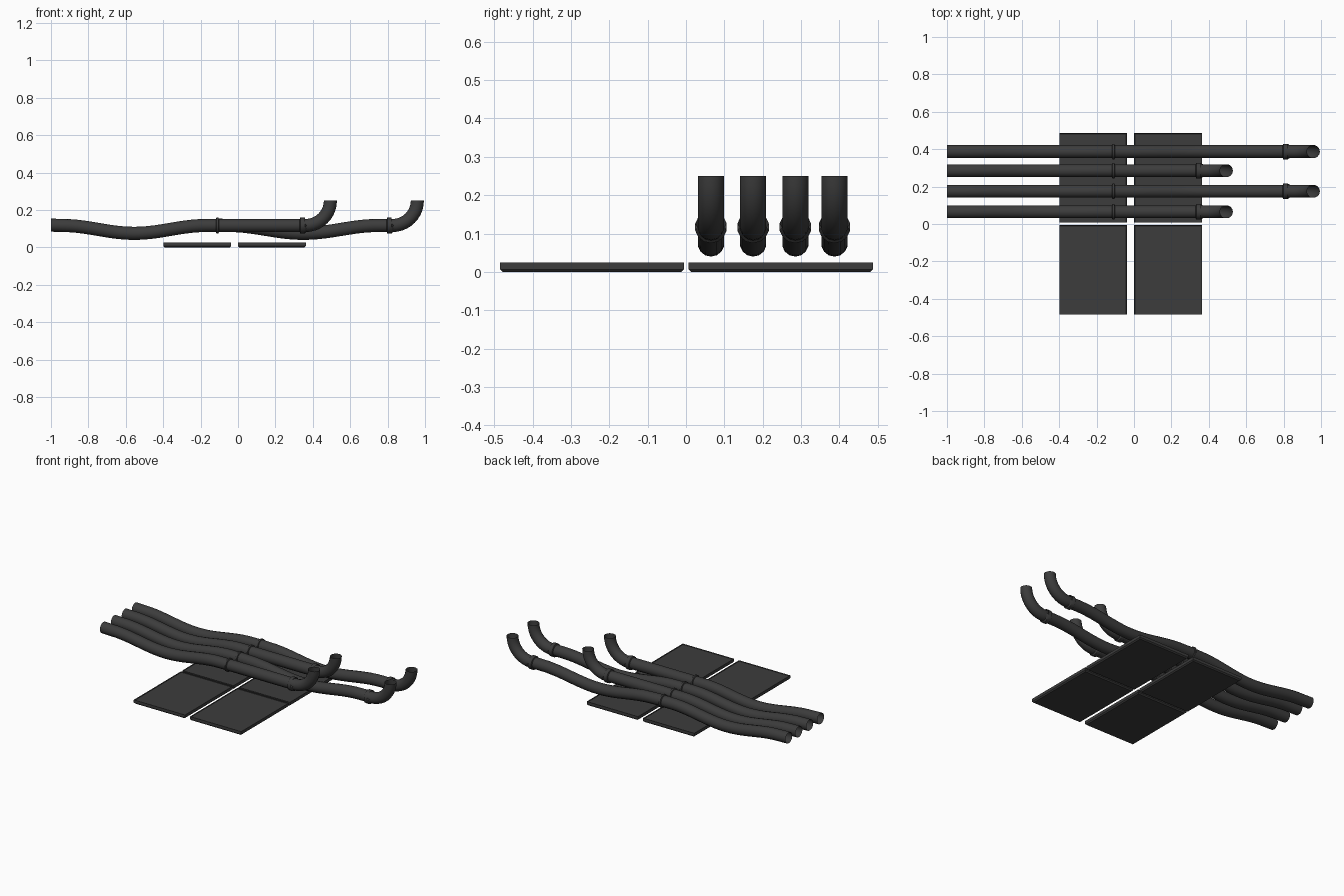
import bpy, bmesh, math
from mathutils import Vector

if "Cube" in bpy.data.objects:
    bpy.data.objects.remove(bpy.data.objects["Cube"])

R, SIDES, ZC = 0.035, 14, 0.117

dark = bpy.data.materials.new("dark_grey")
dark.diffuse_color = (0.045, 0.045, 0.045, 1)
dark.use_nodes = True
dark.node_tree.nodes["Principled BSDF"].inputs["Base Color"].default_value = dark.diffuse_color


def finish(bm, name, smooth=True):
    bmesh.ops.recalc_face_normals(bm, faces=bm.faces)
    me = bpy.data.meshes.new(name)
    bm.to_mesh(me)
    bm.free()
    ob = bpy.data.objects.new(name, me)
    bpy.context.collection.objects.link(ob)
    me.materials.append(dark)
    if smooth:
        bpy.ops.object.select_all(action='DESELECT')
        ob.select_set(True)
        bpy.context.view_layer.objects.active = ob
        bpy.ops.object.shade_smooth_by_angle(angle=math.radians(40))
    return ob


def tube(name, y, path):
    """Open tube swept along (x, z, radius) points in the plane y."""
    bm = bmesh.new()
    rings = []
    for i, (x, z, r) in enumerate(path):
        a, b = path[max(i - 1, 0)], path[min(i + 1, len(path) - 1)]
        t = Vector((b[0] - a[0], 0, b[1] - a[1])).normalized()
        if i == 0:
            t = Vector((1, 0, 0))
        if name.startswith("elbow") and i == len(path) - 1:
            t = Vector((0, 0, 1))
        n = Vector((-t.z, 0, t.x))
        ring = []
        for k in range(SIDES):
            w = 2 * math.pi * k / SIDES
            ring.append(bm.verts.new(Vector((x, y, z)) + n * r * math.cos(w)
                                     + Vector((0, r * math.sin(w), 0))))
        rings.append(ring)
    for p, q in zip(rings, rings[1:]):
        for k in range(SIDES):
            m = (k + 1) % SIDES
            bm.faces.new((p[k], p[m], q[m], q[k]))
    return finish(bm, name)


def sag(x0, x1, n=20):
    """Sagging pipe run with short level ends."""
    pts = [(x0, ZC + 0.002, R)]
    a, b = x0 + 0.06, x1 - 0.06
    for i in range(n + 1):
        s = i / n
        pts.append((a + (b - a) * s, ZC - 0.021 * (1 - math.cos(2 * math.pi * s)), R))
    return pts + [(x1, ZC, R)]


def collar(name, y, x, w):
    h, r = w / 2, 0.042
    tube(name, y, [(x - h, ZC, R), (x - h + .003, ZC, r), (x + h - .003, ZC, r), (x + h, ZC, R)])


def elbow(name, y, x):
    c, rad = 0.25, 0.25 - ZC
    pts = [(x - 0.02, ZC, R)]
    for i in range(11):
        w = math.pi / 2 * i / 10
        pts.append((x + rad * math.sin(w), c - rad * math.cos(w), R))
    tube(name, y, pts)


# four pipes: alternately a short straight run and a long sagging run
for i, y in enumerate((0.065, 0.175, 0.285, 0.387)):
    tube(f"pipe_{i}", y, sag(-1, -0.11))
    collar(f"joint_collar_{i}", y, -0.11, 0.016)
    if i % 2 == 0:
        tube(f"short_pipe_{i}", y, [(-0.11, ZC, R), (0.345, ZC, R)])
        end = 0.345
    else:
        tube(f"long_pipe_{i}", y, sag(-0.11, 0.81))
        end = 0.81
    collar(f"elbow_collar_{i}", y, end, 0.03)
    elbow(f"elbow_{i}", y, end + 0.016)

# floor panels with chamfered undersides and a thin rim on top
for i, cx in enumerate((-0.218, 0.181)):
    for j, cy in enumerate((-0.245, 0.247)):
        bm = bmesh.new()
        bmesh.ops.create_cube(bm, size=1)
        for v in bm.verts:
            v.co = Vector((cx + v.co.x * 0.363, cy + v.co.y * 0.48, 0.0125 + v.co.z * 0.025))
        low = [e for e in bm.edges if all(v.co.z < 0.01 for v in e.verts)]
        bmesh.ops.bevel(bm, geom=low, offset=0.007, segments=1, affect='EDGES')
        top = [f for f in bm.faces if f.normal.z > 0.9 or f.calc_center_median().z > 0.024]
        bmesh.ops.inset_region(bm, faces=top, thickness=0.006)
        bmesh.ops.inset_region(bm, faces=top, thickness=0.001, depth=-0.003)
        finish(bm, f"floor_panel_{i}_{j}", smooth=False)
